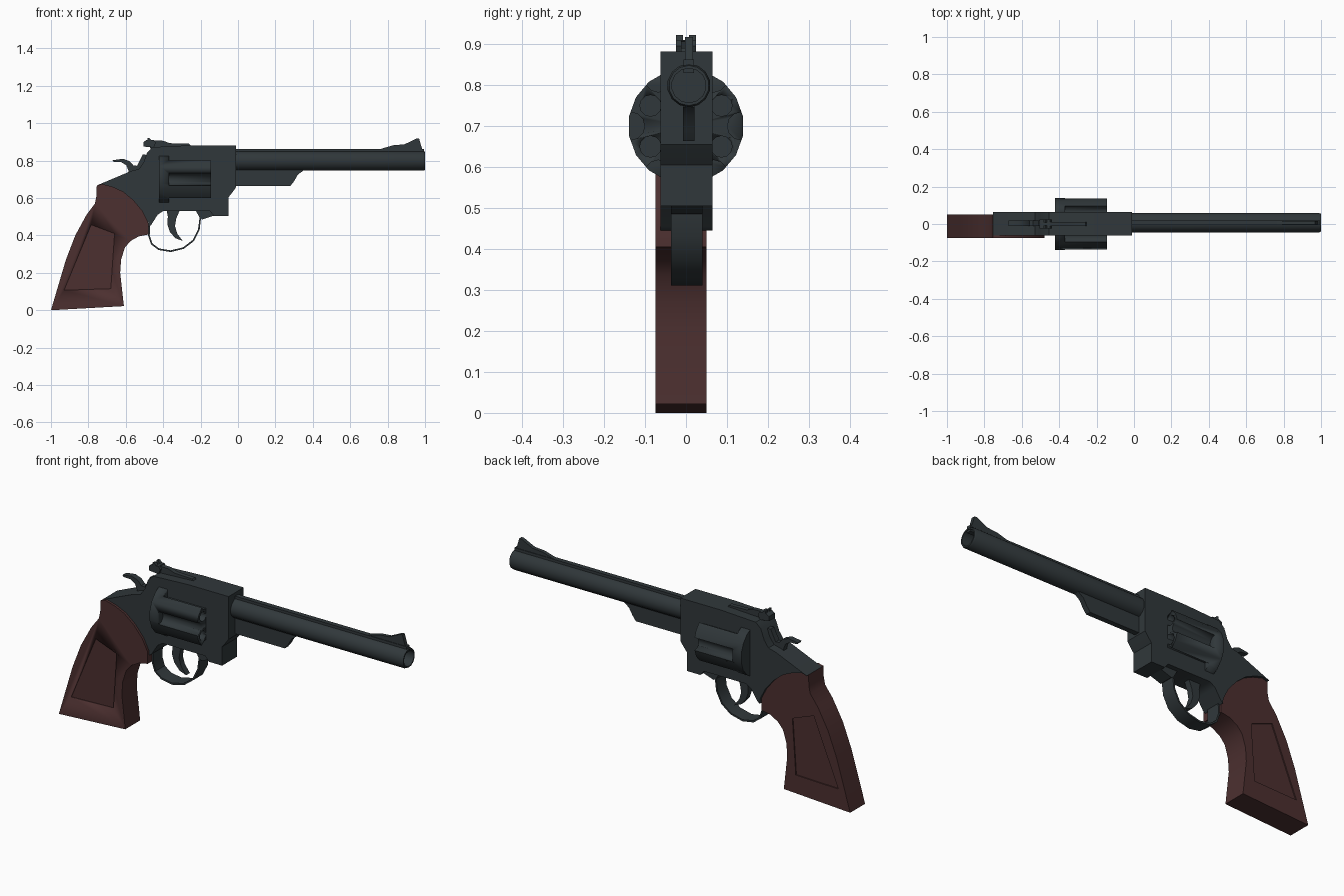
import bpy, bmesh, math
from mathutils import Matrix, Vector

if "Cube" in bpy.data.objects:
    bpy.data.objects.remove(bpy.data.objects["Cube"])


def material(name, color):
    m = bpy.data.materials.new(name)
    m.diffuse_color = (*color, 1)
    m.use_nodes = True
    m.node_tree.nodes["Principled BSDF"].inputs["Base Color"].default_value = m.diffuse_color
    return m


STEEL = material("dark_steel", (0.030, 0.039, 0.043))
WOOD = material("red_brown_wood", (0.072, 0.029, 0.029))


def finish(name, bm, mat, smooth=True):
    bmesh.ops.recalc_face_normals(bm, faces=bm.faces[:])
    me = bpy.data.meshes.new(name)
    bm.to_mesh(me)
    bm.free()
    me.materials.append(mat)
    ob = bpy.data.objects.new(name, me)
    bpy.context.collection.objects.link(ob)
    select(ob)
    if smooth:
        bpy.ops.object.shade_smooth_by_angle(angle=math.radians(35))
    return ob


def select(ob):
    bpy.ops.object.select_all(action='DESELECT')
    ob.select_set(True)
    bpy.context.view_layer.objects.active = ob


def prism(name, pts, y0, y1, mat=STEEL):
    """Side profile (x, z) extruded from y0 to y1."""
    bm = bmesh.new()
    f = bm.faces.new([bm.verts.new((x, y0, z)) for x, z in pts])
    ext = bmesh.ops.extrude_face_region(bm, geom=[f])["geom"]
    bmesh.ops.translate(bm, vec=(0, y1 - y0, 0),
                        verts=[v for v in ext if isinstance(v, bmesh.types.BMVert)])
    return finish(name, bm, mat)


def lathe(name, profile, y, z, sides):
    """Closed (x, radius) profile spun round an axis along x."""
    bm = bmesh.new()
    vs = [bm.verts.new((x, y, z + r)) for x, r in profile]
    es = [bm.edges.new((vs[i], vs[(i + 1) % len(vs)])) for i in range(len(vs))]
    bmesh.ops.spin(bm, geom=vs + es, cent=(0, y, z), axis=(1, 0, 0),
                   angle=math.tau, steps=sides, use_duplicate=False)
    bmesh.ops.remove_doubles(bm, verts=bm.verts[:], dist=1e-4)
    return finish(name, bm, STEEL)


def rod(name, radius, x0, x1, y, z, sides=12):
    bm = bmesh.new()
    mat = Matrix.Translation(((x0 + x1) / 2, y, z)) @ Matrix.Rotation(math.pi / 2, 4, 'Y')
    bmesh.ops.create_cone(bm, cap_ends=True, segments=sides, radius1=radius,
                          radius2=radius, depth=x1 - x0, matrix=mat)
    return finish(name, bm, STEEL)


def cut(ob, cutter):
    cutter.hide_render = True
    mod = ob.modifiers.new("cut", 'BOOLEAN')
    mod.operation = 'DIFFERENCE'
    mod.solver = 'EXACT'
    mod.object = cutter
    select(ob)
    bpy.ops.object.modifier_apply(modifier=mod.name)
    bpy.data.objects.remove(cutter)


# Frame, its rear edge follows the top of the grip
shoulder = [(-0.48, 0.47), (-0.51, 0.53), (-0.56, 0.59), (-0.615, 0.635),
            (-0.67, 0.66), (-0.725, 0.675)]
prism("frame", [(-0.755, 0.667), (-0.57, 0.745), (-0.53, 0.755), (-0.505, 0.79),
                (-0.485, 0.845), (-0.455, 0.872), (-0.25, 0.882), (-0.012, 0.882),
                (-0.012, 0.655), (-0.03, 0.63), (-0.05, 0.605), (-0.05, 0.505),
                (-0.13, 0.505), (-0.15, 0.53), (-0.40, 0.53), (-0.43, 0.51),
                (-0.465, 0.455), (-0.478, 0.445)] + shoulder, -0.062, 0.065)

# Grip with a shallow recessed panel on each side
grip = prism("grip", [(-0.755, 0.667)] + shoulder[::-1] +
             [(-0.478, 0.405), (-0.53, 0.395), (-0.575, 0.37), (-0.605, 0.335),
              (-0.625, 0.27), (-0.63, 0.2), (-0.61, 0.022), (-1.0, 0.0),
              (-0.92, 0.27), (-0.87, 0.40), (-0.81, 0.51), (-0.765, 0.57),
              (-0.757, 0.61)], -0.075, 0.05, WOOD)
panel = [(-0.785, 0.457), (-0.66, 0.41), (-0.68, 0.115), (-0.93, 0.107)]
for y0, y1 in ((-0.1, -0.069), (0.044, 0.1)):
    cut(grip, prism("panel_cutter", panel, y0, y1, WOOD))

# Cylinder with six flutes and six chamber mouths
drum = lathe("cylinder", [(-0.422, 0), (-0.422, 0.141), (-0.145, 0.141), (-0.145, 0)],
             0, 0.7, 18)
for i in range(6):
    a = i * math.pi / 3
    b = a + math.pi / 6
    cut(drum, rod("flute_cutter", 0.034, -0.37, -0.1,
                  0.135 * math.cos(a), 0.7 + 0.135 * math.sin(a)))
    cut(drum, rod("chamber_cutter", 0.026, -0.2, -0.1,
                  0.1 * math.cos(b), 0.7 + 0.1 * math.sin(b)))

# Barrel, top rib, under lug
BY = 0.007
lathe("barrel", [(-0.05, 0), (-0.05, 0.053), (0.99, 0.053), (1.0, 0.049), (1.0, 0.042),
                 (0.8, 0.042), (0.8, 0)], BY, 0.799, 14)
prism("barrel_rib", [(-0.03, 0.83), (-0.03, 0.863), (0.995, 0.863), (0.995, 0.83)],
      BY - 0.013, BY + 0.013)
prism("barrel_lug", [(-0.03, 0.77), (-0.03, 0.664), (0.28, 0.664), (0.30, 0.69),
                     (0.32, 0.725), (0.35, 0.747), (0.35, 0.77)], BY - 0.014, BY + 0.014)

# Front sight
prism("front_sight", [(0.755, 0.86), (0.83, 0.882), (0.89, 0.887), (0.955, 0.918),
                      (0.968, 0.918), (0.985, 0.86)], BY - 0.01, BY + 0.01)

# Rear sight: leaf, block and two prongs
prism("rear_sight_leaf", [(-0.47, 0.865), (-0.47, 0.908), (-0.40, 0.906), (-0.365, 0.893),
                          (-0.26, 0.89), (-0.25, 0.875)], -0.012, 0.012)
prism("rear_sight_block", [(-0.505, 0.875), (-0.505, 0.9), (-0.49, 0.91), (-0.45, 0.91),
                           (-0.44, 0.895), (-0.45, 0.87)], -0.025, 0.025)
for side, y0 in (("left", -0.025), ("right", 0.007)):
    prism("rear_sight_prong_" + side, [(-0.485, 0.89), (-0.485, 0.922), (-0.475, 0.922),
                                       (-0.46, 0.905), (-0.46, 0.89)], y0, y0 + 0.018)

# Hammer with curved spur
prism("hammer", [(-0.47, 0.83), (-0.51, 0.832), (-0.525, 0.80), (-0.54, 0.772),
                 (-0.56, 0.775), (-0.58, 0.797), (-0.615, 0.81), (-0.67, 0.802),
                 (-0.665, 0.793), (-0.625, 0.792), (-0.597, 0.775), (-0.585, 0.745),
                 (-0.59, 0.72), (-0.48, 0.72)], -0.012, 0.018)

# Trigger
prism("trigger", [(-0.385, 0.55), (-0.375, 0.50), (-0.378, 0.46), (-0.365, 0.42),
                  (-0.335, 0.385), (-0.295, 0.37), (-0.325, 0.41), (-0.337, 0.45),
                  (-0.33, 0.49), (-0.305, 0.55)], -0.014, 0.018)

# Trigger guard: a band offset inwards from its outer path
outer = [Vector(p) for p in ((-0.15, 0.52), (-0.198, 0.49), (-0.205, 0.43), (-0.235, 0.37),
                             (-0.29, 0.328), (-0.36, 0.311), (-0.425, 0.322),
                             (-0.465, 0.352), (-0.481, 0.40), (-0.478, 0.47))]
inner = []
for i, p in enumerate(outer):
    d = (outer[min(i + 1, len(outer) - 1)] - outer[max(i - 1, 0)]).normalized()
    inner.append(p + Vector((d.y, -d.x)) * 0.009)
prism("trigger_guard", outer + inner[::-1], -0.037, 0.04)
prism("guard_front_root", [(-0.13, 0.54), (-0.13, 0.505), (-0.19, 0.485), (-0.205, 0.495),
                           (-0.23, 0.54)], -0.037, 0.04)
